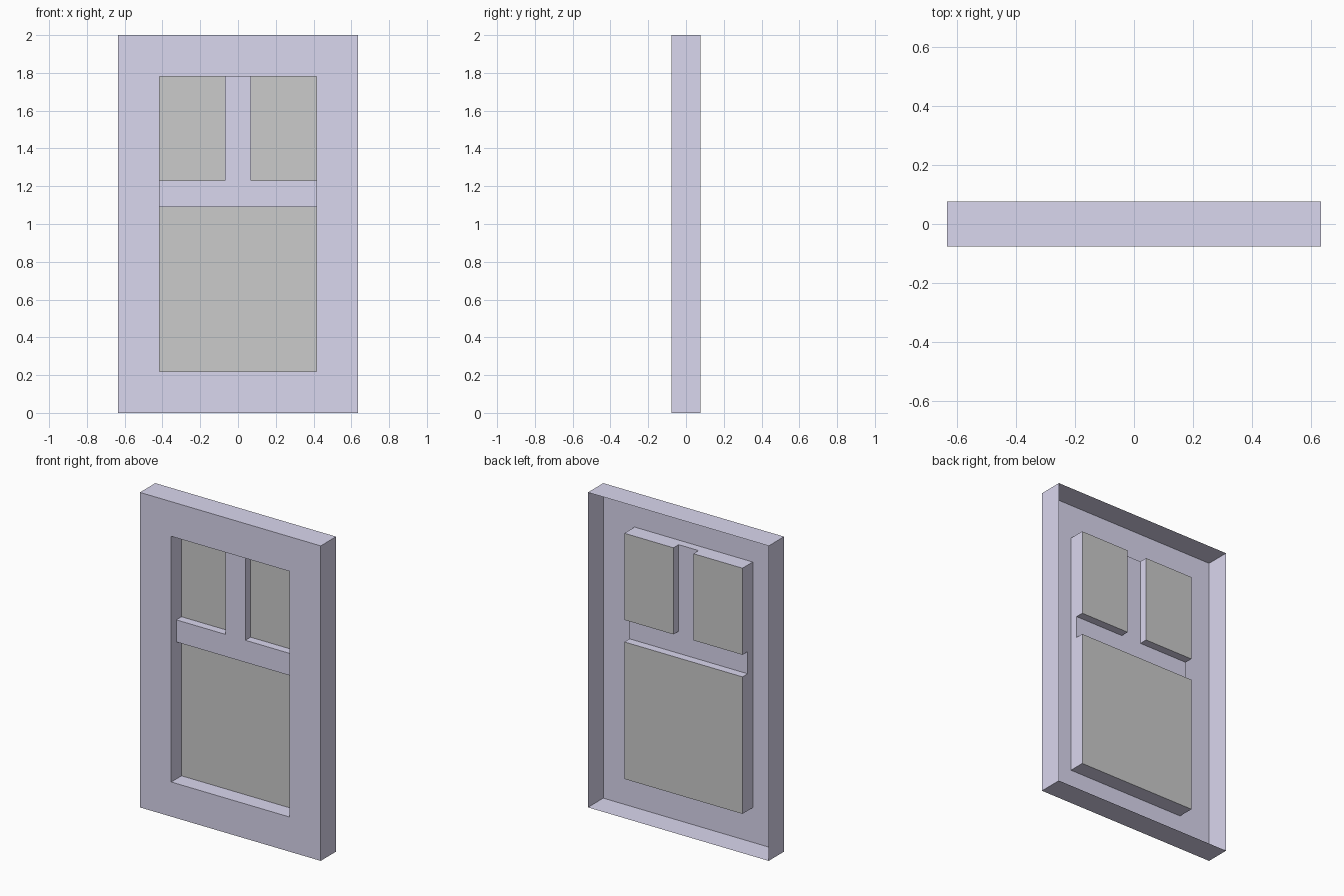
import bpy

if "Cube" in bpy.data.objects:
    bpy.data.objects.remove(bpy.data.objects["Cube"])

# Depth levels: front face, glazing-bar face, glass, open back
FRONT, BAR, GLASS, BACK = -0.077, -0.026, 0.026, 0.077
OUTER = (-0.635, 0.0, 0.635, 2.0)
OPENING = (-0.415, 0.22, 0.415, 1.78)
PANES = {
    "lower_pane": (-0.415, 0.22, 0.415, 1.09),
    "upper_left_pane": (-0.415, 1.23, -0.07, 1.78),
    "upper_right_pane": (0.07, 1.23, 0.415, 1.78),
}

paint = bpy.data.materials.new("frame_paint")
paint.diffuse_color = (0.70, 0.68, 0.86, 1.0)
paint.use_nodes = True
paint.node_tree.nodes["Principled BSDF"].inputs["Base Color"].default_value = paint.diffuse_color


def loft(name, loops, cap=False, mat=None):
    """Sheet through rectangles ((x0, z0, x1, z1), y), optionally closed at the last one."""
    verts, faces = [], []
    for (x0, z0, x1, z1), y in loops:
        verts += [(x0, y, z0), (x1, y, z0), (x1, y, z1), (x0, y, z1)]
    for k in range(len(loops) - 1):
        a, b = 4 * k, 4 * k + 4
        for i in range(4):
            j = (i + 1) % 4
            faces.append((a + i, a + j, b + j, b + i))
    if cap:
        n = len(verts)
        faces.append((n - 4, n - 3, n - 2, n - 1))
    mesh = bpy.data.meshes.new(name)
    mesh.from_pydata(verts, [], faces)
    if mat:
        mesh.materials.append(mat)
    obj = bpy.data.objects.new(name, mesh)
    bpy.context.collection.objects.link(obj)
    return obj


# Outer frame: side walls, front face and the reveal of the opening
loft("window_frame", [(OUTER, BACK), (OUTER, FRONT), (OPENING, FRONT), (OPENING, BAR)], mat=paint)

# Recessed glazing bars, thin sheets open at the back
loft("cross_bar", [((-0.415, 1.09, 0.415, 1.23), BAR)], cap=True, mat=paint)
loft("centre_bar", [((-0.07, 1.23, 0.07, 1.78), BAR)], cap=True, mat=paint)

# Each pane: painted reveal running back to the glass
for name, rect in PANES.items():
    loft(name + "_reveal", [(rect, BAR), (rect, GLASS)], mat=paint)
    loft(name, [(rect, GLASS)], cap=True)
